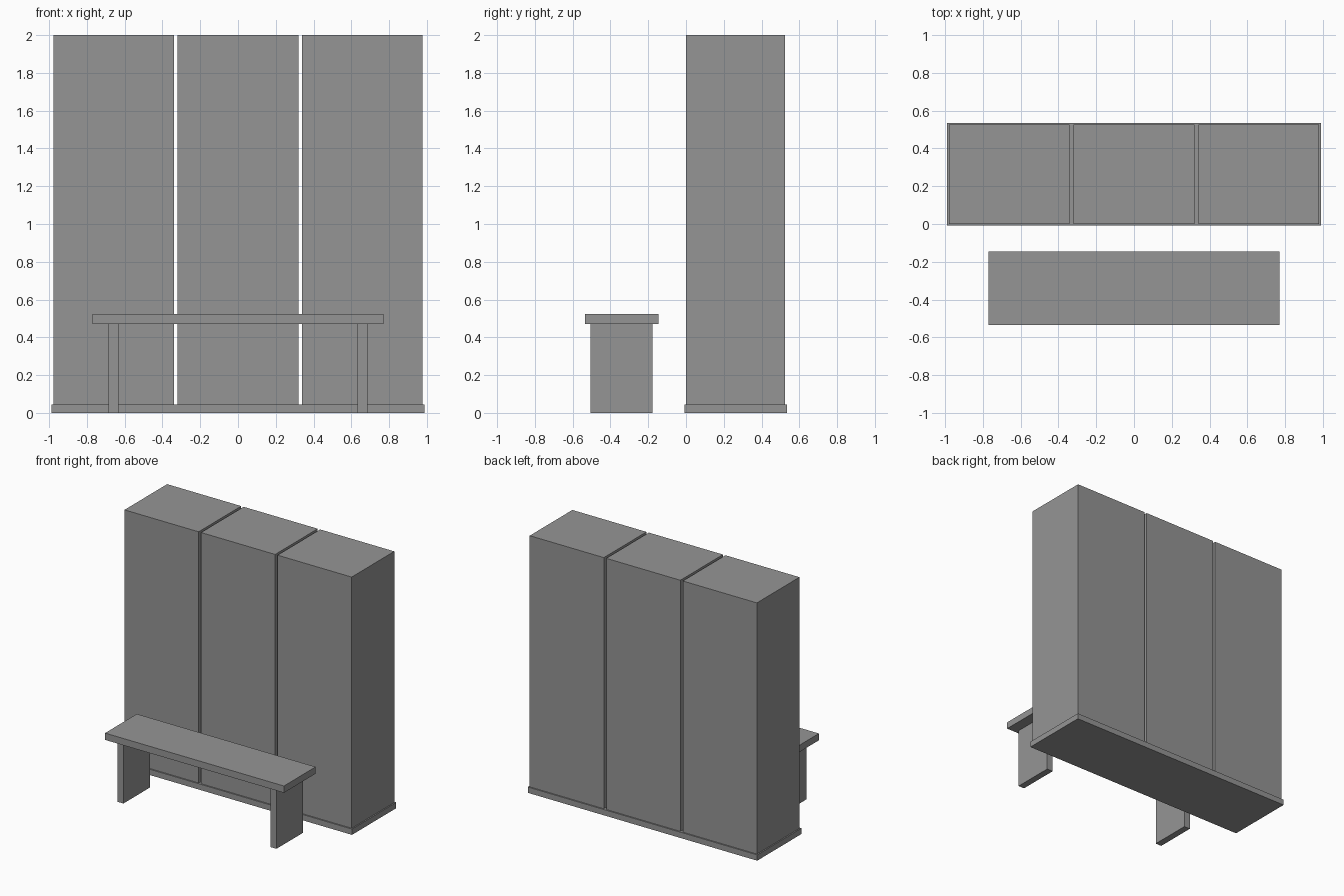
import bpy

if "Cube" in bpy.data.objects:
    bpy.data.objects.remove(bpy.data.objects["Cube"], do_unlink=True)

# One painted grey for everything
GREY = (0.3, 0.3, 0.3, 1)
grey = bpy.data.materials.new("mid_grey")
grey.use_nodes = True
grey.diffuse_color = GREY
grey.node_tree.nodes["Principled BSDF"].inputs["Base Color"].default_value = GREY


def box(name, x, y, z):
    """Box spanning the given (low, high) range on each axis."""
    spans = (x, y, z)
    bpy.ops.mesh.primitive_cube_add(size=1, location=[(a + b) / 2 for a, b in spans])
    ob = bpy.context.object
    ob.name = name
    ob.scale = [b - a for a, b in spans]
    bpy.ops.object.transform_apply(location=False, rotation=False, scale=True)
    ob.data.materials.append(grey)
    return ob


# Lockers on a shared plinth
PLINTH_TOP = 0.045
box("locker_plinth", (-0.988, 0.988), (-0.009, 0.535), (0, PLINTH_TOP))
half, pitch = 0.319, 0.659
for i, side in enumerate(("right", "middle", "left")):
    cx = (i - 1) * pitch
    box(f"{side}_locker", (cx - half, cx + half), (0.001, 0.525), (PLINTH_TOP, 2))

# Bench in front
SEAT_BOTTOM = 0.47
box("bench_seat", (-0.77, 0.77), (-0.535, -0.145), (SEAT_BOTTOM, 0.523))
for side, s in (("right", -1), ("left", 1)):
    cx = s * 0.659
    box(f"{side}_bench_leg", (cx - 0.026, cx + 0.026), (-0.505, -0.177), (0, SEAT_BOTTOM))
